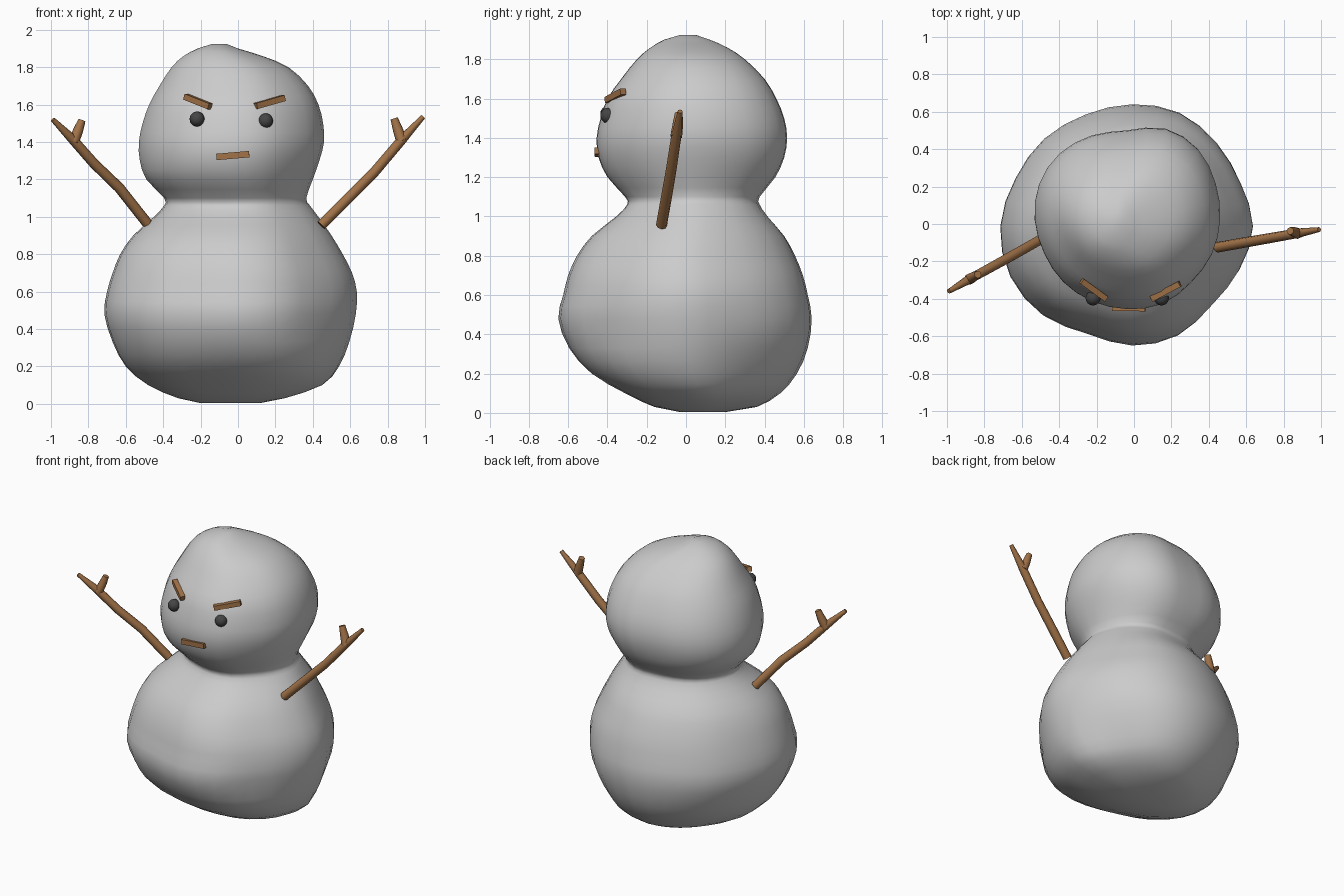
import bpy, bmesh, math
from mathutils import Vector

if "Cube" in bpy.data.objects:
    bpy.data.objects.remove(bpy.data.objects["Cube"])

def material(name, rgb):
    m = bpy.data.materials.new(name)
    m.diffuse_color = (*rgb, 1)
    m.use_nodes = True
    m.node_tree.nodes["Principled BSDF"].inputs["Base Color"].default_value = m.diffuse_color
    return m

wood = material("wood", (0.36, 0.17, 0.065))
coal = material("coal", (0.06, 0.06, 0.06))

def finish(bm, name, mat=None, angle=60):
    bmesh.ops.recalc_face_normals(bm, faces=bm.faces)
    me = bpy.data.meshes.new(name)
    bm.to_mesh(me)
    bm.free()
    ob = bpy.data.objects.new(name, me)
    bpy.context.collection.objects.link(ob)
    if mat:
        me.materials.append(mat)
    bpy.ops.object.select_all(action='DESELECT')
    ob.select_set(True)
    bpy.context.view_layer.objects.active = ob
    if angle:
        bpy.ops.object.shade_smooth_by_angle(angle=math.radians(angle))
    return ob

def loft(bm, rings):
    vs = [[bm.verts.new(p) for p in r] for r in rings]
    n = len(vs[0])
    for a, b in zip(vs, vs[1:]):
        for i in range(n):
            bm.faces.new((a[i], a[(i + 1) % n], b[(i + 1) % n], b[i]))
    bm.faces.new(vs[0][::-1])
    bm.faces.new(vs[-1])

# Lumpy snow body: polar outlines blended and fitted to extents per height
BASE = [.635, .57, .555, .62, .65, .63, .62, .64, .70, .71, .68, .63, .635, .67, .68, .65]
BODY = [.635, .615, .63, .655, .65, .645, .66, .67, .70, .70, .67, .62, .635, .63, .595, .61]
HEAD = [.495, .51, .535, .53, .48, .49, .505, .505, .49, .475, .475, .475, .48, .49, .48, .488]
# z, x min, x max, y min, y max
RINGS = [
    (.004, -.20, .12, -.03, .20), (.03, -.32, .25, -.16, .36), (.10, -.48, .45, -.31, .48),
    (.20, -.60, .54, -.48, .565), (.33, -.67, .595, -.595, .62), (.48, -.715, .63, -.65, .64),
    (.60, -.70, .635, -.625, .62), (.70, -.67, .61, -.60, .595), (.80, -.63, .56, -.555, .555),
    (.90, -.56, .50, -.48, .50), (1.0, -.45, .43, -.355, .415), (1.06, -.395, .385, -.30, .375),
    (1.10, -.395, .365, -.31, .375), (1.20, -.49, .40, -.40, .455), (1.30, -.525, .435, -.445, .50),
    (1.40, -.53, .46, -.455, .515), (1.50, -.51, .455, -.435, .50), (1.60, -.475, .43, -.40, .46),
    (1.70, -.42, .375, -.33, .40), (1.80, -.355, .27, -.25, .30), (1.86, -.29, .13, -.18, .21),
    (1.90, -.215, .0, -.11, .12), (1.924, -.14, -.06, -.03, .05)]

def mid(a, b, c, d):
    return (9 * (b + c) - a - d) / 16

def outline(radii):
    pts, n = [], len(radii)
    for i in range(2 * n):
        k = i // 2
        r = radii[k]
        if i % 2:
            r = mid(radii[k - 1], r, radii[(k + 1) % n], radii[(k + 2) % n])
        a = math.pi * i / n
        pts.append(Vector((r * math.cos(a), r * math.sin(a))))
    return pts

def fit(v, vals, lo, hi):
    return lo + (v - min(vals)) / (max(vals) - min(vals)) * (hi - lo)

def ramp(z, a, b):
    return min(1, max(0, (z - a) / (b - a)))

dense = [RINGS[0]]
for i in range(1, len(RINGS)):
    near = [RINGS[max(0, min(len(RINGS) - 1, i + k))] for k in (-2, -1, 0, 1)]
    if 1 < i < len(RINGS) - 1:
        dense.append([mid(*c) for c in zip(*near)])
    dense.append(RINGS[i])

base, body, head = outline(BASE), outline(BODY), outline(HEAD)
rings = []
for z, x0, x1, y0, y1 in dense:
    s, t = ramp(z, .08, .42), ramp(z, .8, 1.3)
    pts = [a.lerp(b, s).lerp(h, t) for a, b, h in zip(base, body, head)]
    xs, ys = [p.x for p in pts], [p.y for p in pts]
    rings.append([(fit(p.x, xs, x0, x1), fit(p.y, ys, y0, y1), z) for p in pts])
bm = bmesh.new()
loft(bm, rings)
finish(bm, "snow_body", angle=80)

# Stick arms with a side twig
def stick(bm, path, radii, sides=8):
    pts = [Vector(p) for p in path]
    out = []
    for i, (p, r) in enumerate(zip(pts, radii)):
        d = (pts[min(i + 1, len(pts) - 1)] - pts[max(i - 1, 0)]).normalized()
        u = d.cross(Vector((0, 1, 0))).normalized()
        v = d.cross(u)
        out.append([p + r * (math.cos(a) * u + math.sin(a) * v)
                    for a in (2 * math.pi * k / sides for k in range(sides))])
    loft(bm, out)

def arm(name, path, twig):
    bm = bmesh.new()
    stick(bm, path, (.028, .028, .027, .026, .013))
    stick(bm, twig, (.03, .027, .02))
    finish(bm, name, wood, 50)

arm("left_arm",
    [(-.485, -.075, .965), (-.635, -.16, 1.155), (-.77, -.235, 1.285), (-.88, -.295, 1.41), (-.99, -.36, 1.52)],
    [(-.88, -.295, 1.40), (-.855, -.28, 1.46), (-.835, -.27, 1.515)])
arm("right_arm",
    [(.445, -.125, .955), (.585, -.10, 1.095), (.73, -.075, 1.24), (.87, -.05, 1.405), (.99, -.03, 1.535)],
    [(.875, -.05, 1.405), (.855, -.042, 1.465), (.835, -.037, 1.525)])

# Coal eyes
for side, x, z in (("left", -.219, 1.523), ("right", .147, 1.513)):
    bm = bmesh.new()
    bmesh.ops.create_uvsphere(bm, u_segments=16, v_segments=10, radius=.04)
    bmesh.ops.translate(bm, verts=bm.verts, vec=(x, -.396, z))
    finish(bm, side + "_eye", coal, 80)

# Wooden brows and mouth: square bars between two points
def bar(name, a, b, w=.032):
    a, b = Vector(a), Vector(b)
    d = (b - a).normalized()
    u = d.cross(Vector((0, 0, 1))).normalized() * w / 2
    v = u.cross(d)
    bm = bmesh.new()
    loft(bm, [[p + u + v, p + u - v, p - u - v, p - u + v] for p in (a, b)])
    finish(bm, name, wood, 0)

bar("left_brow", (-.28, -.305, 1.642), (-.15, -.40, 1.59))
bar("right_brow", (.095, -.40, 1.592), (.245, -.32, 1.635))
bar("mouth", (-.115, -.447, 1.32), (.06, -.45, 1.335), .034)
